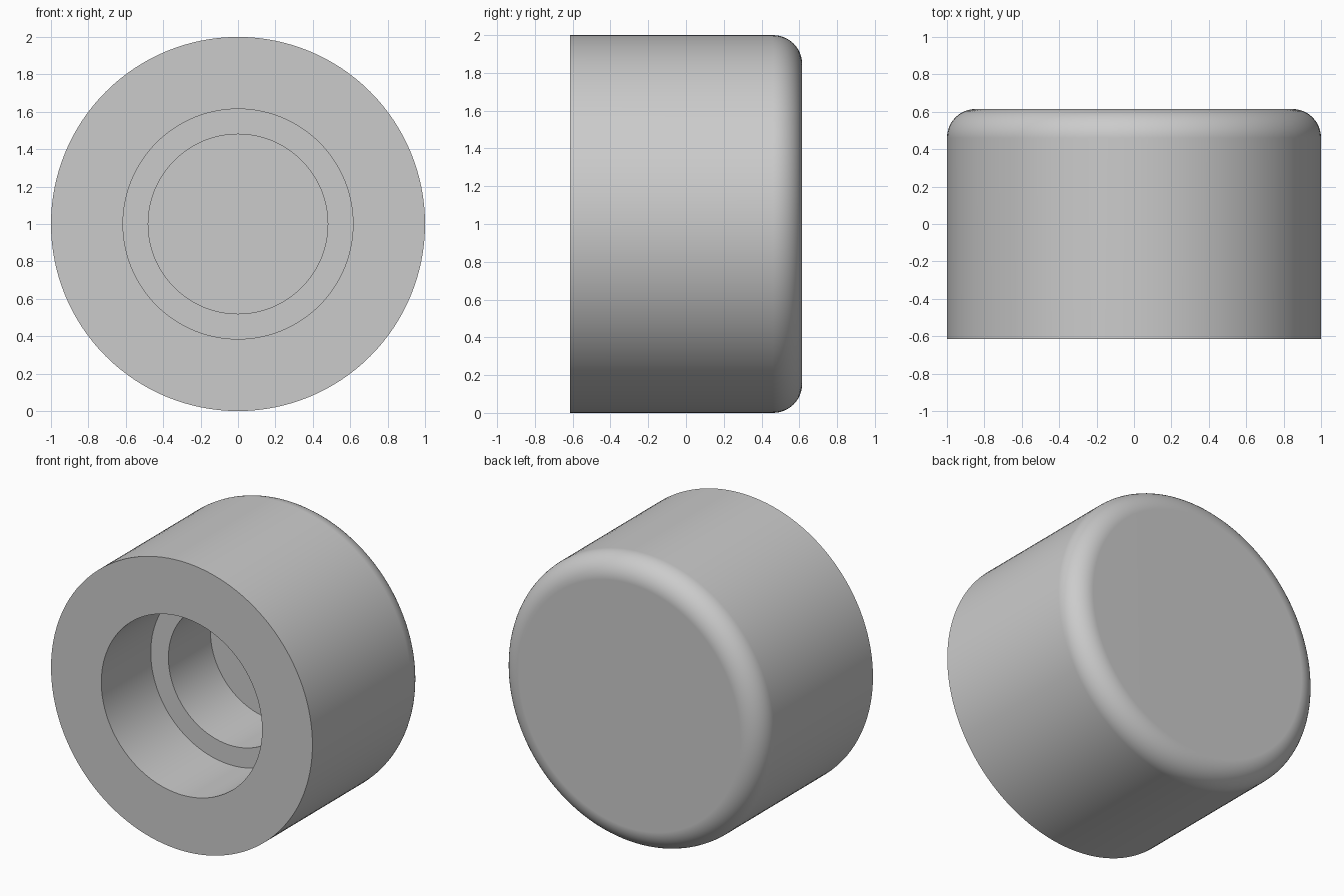
import bpy
import bmesh
from math import cos, sin, pi, tau
from mathutils import Vector

SEGMENTS = 128
HALF_LENGTH = 0.615
OUTER = 1.0
FILLET = 0.154
WIDE_BORE, WIDE_DEPTH = 0.615, 0.54
NARROW_BORE, FULL_DEPTH = 0.48, 1.0

cube = bpy.data.objects.get("Cube")
if cube:
    bpy.data.objects.remove(cube, do_unlink=True)


def make_material(name, value):
    mat = bpy.data.materials.new(name)
    mat.use_nodes = True
    colour = (value, value, value, 1)
    mat.diffuse_color = colour
    mat.node_tree.nodes["Principled BSDF"].inputs["Base Color"].default_value = colour
    return mat


def lathe(name, profile, mat):
    """Revolve (radius, y) points around the y axis."""
    bm = bmesh.new()
    verts = [bm.verts.new((r, y, 0)) for r, y in profile]
    edges = [bm.edges.new(pair) for pair in zip(verts, verts[1:])]
    bmesh.ops.spin(bm, geom=verts + edges, cent=Vector(), axis=(0, 1, 0),
                   angle=tau, steps=SEGMENTS, use_merge=True)
    bmesh.ops.remove_doubles(bm, verts=bm.verts, dist=1e-5)
    bmesh.ops.recalc_face_normals(bm, faces=bm.faces)
    mesh = bpy.data.meshes.new(name)
    bm.to_mesh(mesh)
    bm.free()
    mesh.materials.append(mat)
    obj = bpy.data.objects.new(name, mesh)
    bpy.context.collection.objects.link(obj)
    return obj


# Stepped blind bore, open at the front
front = -HALF_LENGTH
profile = [
    (0, front + FULL_DEPTH),
    (NARROW_BORE, front + FULL_DEPTH),
    (NARROW_BORE, front + WIDE_DEPTH),
    (WIDE_BORE, front + WIDE_DEPTH),
    (WIDE_BORE, front),
    (OUTER, front),
]
# Rounded rear rim and closed back
for i in range(13):
    a = i / 12 * pi / 2
    profile.append((OUTER - FILLET + FILLET * cos(a),
                    HALF_LENGTH - FILLET + FILLET * sin(a)))
profile.append((0, HALF_LENGTH))

cap = lathe("round_cap", profile, make_material("plain grey", 0.6))
cap.location.z = OUTER

# Smooth walls, crisp rims, flat ends
bpy.ops.object.select_all(action="DESELECT")
cap.select_set(True)
bpy.context.view_layer.objects.active = cap
bpy.ops.object.shade_smooth_by_angle(angle=pi / 6)
weighted = cap.modifiers.new("flat_ends", "WEIGHTED_NORMAL")
weighted.keep_sharp = True
